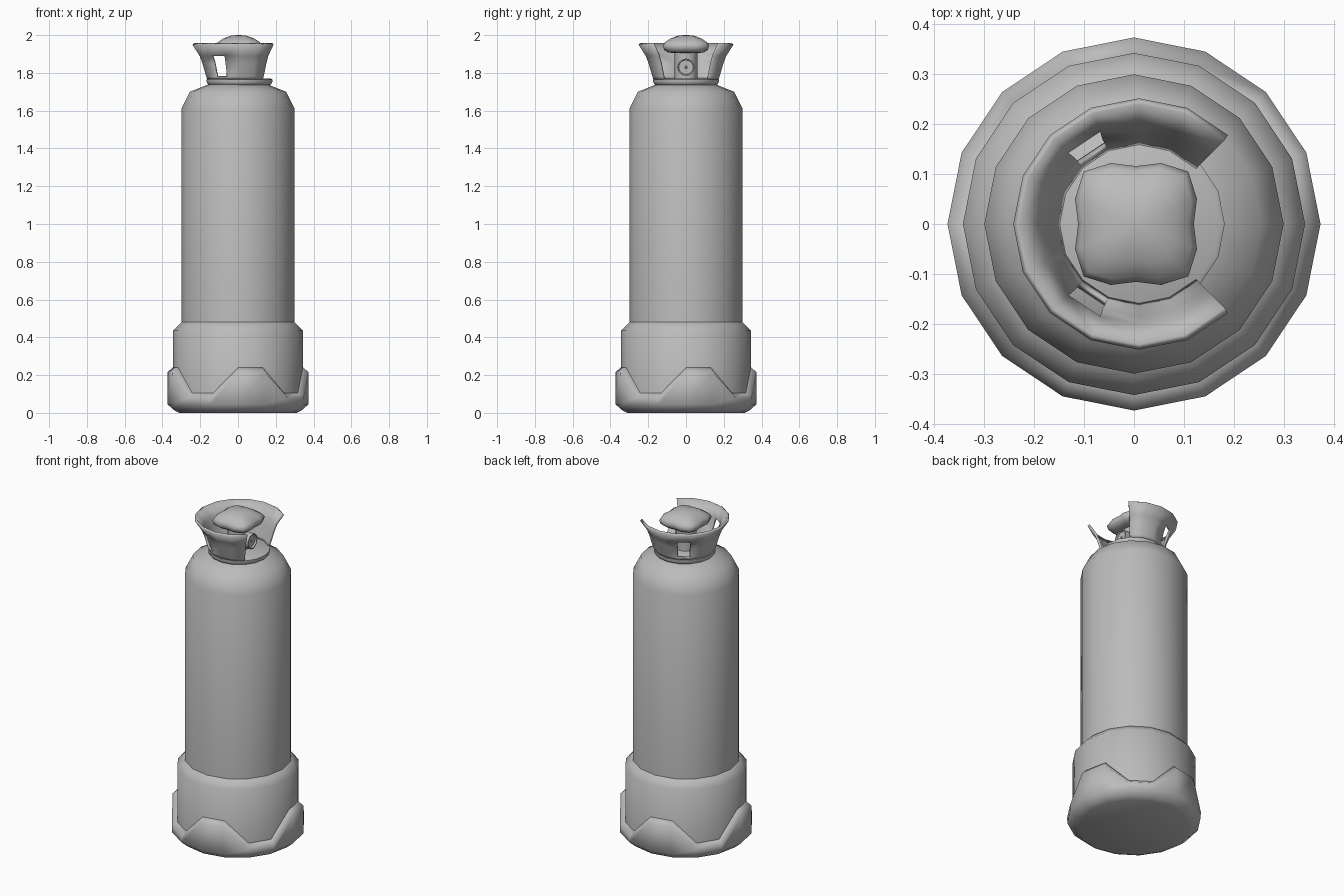
import bpy, bmesh
from math import sin, cos, pi, radians

if "Cube" in bpy.data.objects:
    bpy.data.objects.remove(bpy.data.objects["Cube"])

N = 16  # sides of all round parts

# Mid-grey paint for every part
paint = bpy.data.materials.new("grey_paint")
paint.diffuse_color = (0.5, 0.5, 0.5, 1)
paint.use_nodes = True
paint.node_tree.nodes["Principled BSDF"].inputs["Base Color"].default_value = paint.diffuse_color


def finish(name, bm, angle=60):
    bmesh.ops.remove_doubles(bm, verts=bm.verts, dist=1e-5)
    bmesh.ops.recalc_face_normals(bm, faces=bm.faces)
    me = bpy.data.meshes.new(name)
    bm.to_mesh(me)
    bm.free()
    me.materials.append(paint)
    ob = bpy.data.objects.new(name, me)
    bpy.context.collection.objects.link(ob)
    bpy.ops.object.select_all(action='DESELECT')
    bpy.context.view_layer.objects.active = ob
    ob.select_set(True)
    bpy.ops.object.shade_smooth_by_angle(angle=radians(angle))
    return ob


def lathe(name, profile, n=N, cx=0.0, point=None, angle=60):
    """Revolve (r, z) rows; point(i, r, z) may vary radius and height per side."""
    bm = bmesh.new()
    rows = []
    for r, z in profile:
        row = []
        for i in range(n):
            a = 2 * pi * i / n
            rr, zz = point(i, r, z) if point else (r, z)
            row.append(bm.verts.new((cx + rr * cos(a), rr * sin(a), zz)))
        rows.append(row)
    for lo, hi in zip(rows, rows[1:]):
        for i in range(n):
            j = (i + 1) % n
            bm.faces.new((lo[i], lo[j], hi[j], hi[i]))
    bm.faces.new(rows[0][::-1])
    bm.faces.new(rows[-1])
    return finish(name, bm, angle)


# Cylinder tank with rounded shoulder
lathe("tank_body", [(0.30, 0.3), (0.30, 1.61), (0.255, 1.70),
                    (0.16, 1.738), (0.12, 1.745)])

# Sleeve around the lower tank
lathe("lower_sleeve", [(0.343, 0.04), (0.343, 0.435), (0.30, 0.48), (0.28, 0.485)])


# Foot boot with a zigzag upper rim (two high, two low points per quarter)
def zigzag(i, r, z):
    return r, z - 0.135 if z > 0.15 and i % 4 >= 2 else z


lathe("foot_boot", [(0.31, 0.0), (0.335, 0.012), (0.373, 0.045), (0.374, 0.215),
                    (0.345, 0.24), (0.335, 0.24)], point=zigzag, angle=80)

# Collar base plate
lathe("collar_base", [(0.155, 1.733), (0.168, 1.74), (0.174, 1.752), (0.174, 1.765),
                      (0.165, 1.77)], cx=0.008)

# Flared collar guard, open on the right, with two windows at the back
bm = bmesh.new()
wall = [(0.172, 1.765), (0.178, 1.78), (0.198, 1.85), (0.213, 1.89), (0.252, 1.95)]
grid = [[bm.verts.new((0.01 + r * cos(2 * pi * i / N), r * sin(2 * pi * i / N), z))
         for i in range(2, 15)] for r, z in wall]
for k in range(len(wall) - 1):
    for i in range(12):
        if k in (1, 2) and i in (3, 8):
            continue
        bm.faces.new((grid[k][i], grid[k][i + 1], grid[k + 1][i + 1], grid[k + 1][i]))
collar = finish("collar_guard", bm)
solid = collar.modifiers.new("thickness", 'SOLIDIFY')
solid.thickness = 0.014
# thicken towards the inside whichever way the open sheet's normals face
f = collar.data.polygons[0]
outward = f.normal.x * f.center.x + f.normal.y * f.center.y > 0
solid.offset = -1 if outward else 1

# Valve stem under the handwheel
lathe("valve_stem", [(0.06, 1.74), (0.06, 1.92)], n=12)

# Side outlet on the valve, with a recessed port
outlet = lathe("valve_outlet", [(0.046, 0.0), (0.046, 0.10), (0.04, 0.10),
                                (0.038, 0.09), (0.007, 0.09), (0.005, 0.095)])
outlet.rotation_euler = (0, pi / 2, 0)
outlet.location = (0, 0, 1.83)


# Handwheel: four-lobed soft knob
def lobes(i, r, z):
    return r * (1 + 0.14 * (1 - cos(8 * pi * i / N)) * min(1, r / 0.1)), z


lathe("handwheel", [(0.06, 1.905), (0.092, 1.908), (0.11, 1.922), (0.116, 1.945),
                    (0.106, 1.962), (0.077, 1.984), (0.04, 1.997), (0.01, 2.0)],
      cx=0.004, point=lobes)
